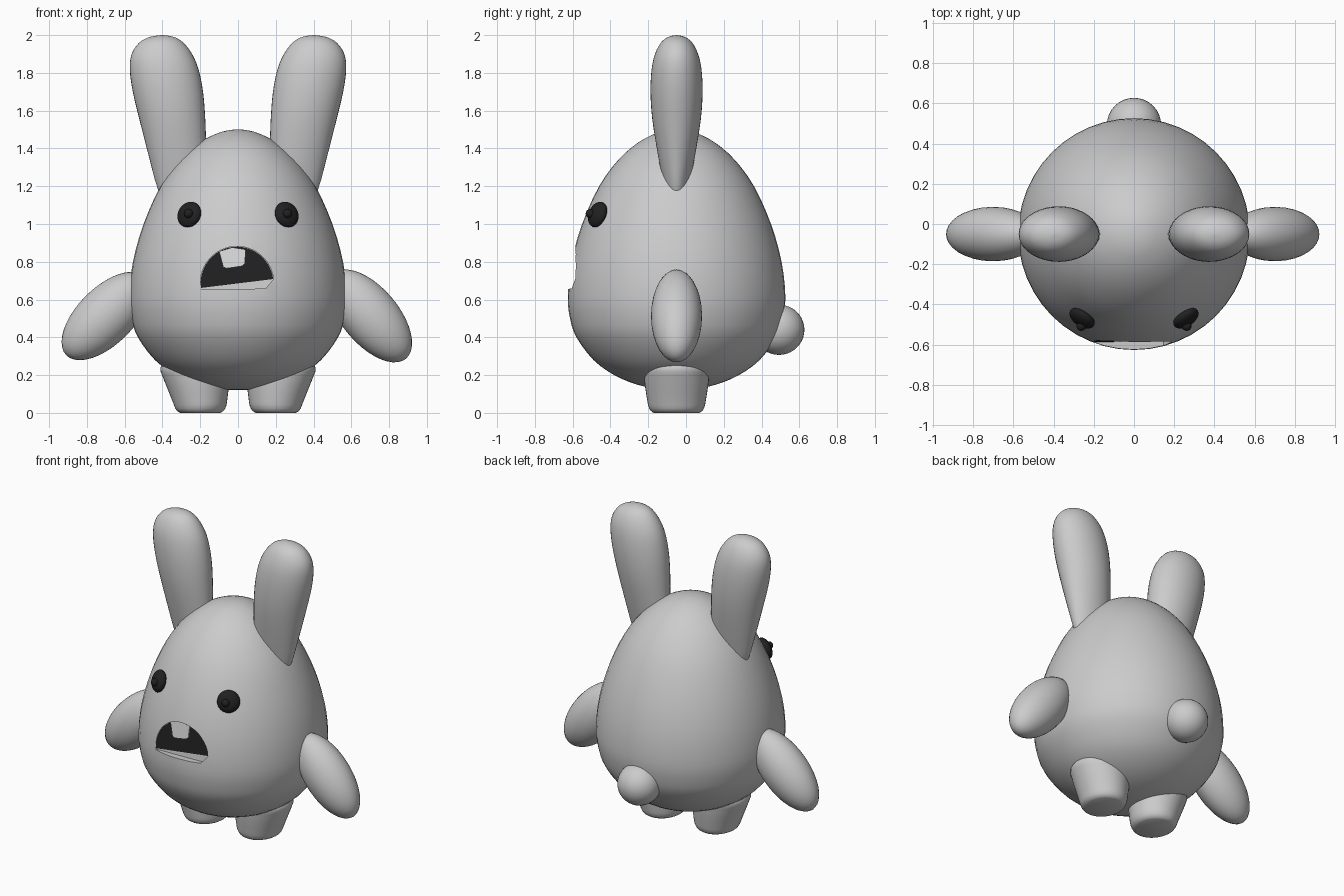
import bpy, bmesh, math
from mathutils import Matrix, Vector

if "Cube" in bpy.data.objects:
    bpy.data.objects.remove(bpy.data.objects["Cube"])

CY = -0.05  # depth of the body axis


def material(name, rgb):
    m = bpy.data.materials.new(name)
    m.diffuse_color = (*rgb, 1)
    m.use_nodes = True
    m.node_tree.nodes["Principled BSDF"].inputs["Base Color"].default_value = m.diffuse_color
    return m


GREY = material("soft grey", (0.6, 0.6, 0.6))
BLACK = material("black", (0.015, 0.015, 0.015))
WHITE = material("tooth white", (0.7, 0.7, 0.7))


def finish(name, bm, mat, angle=40):
    bmesh.ops.recalc_face_normals(bm, faces=bm.faces)
    me = bpy.data.meshes.new(name)
    bm.to_mesh(me)
    bm.free()
    me.materials.append(mat)
    ob = bpy.data.objects.new(name, me)
    bpy.context.collection.objects.link(ob)
    shade(ob, angle)
    return ob


def shade(ob, angle=40):
    bpy.ops.object.select_all(action='DESELECT')
    ob.select_set(True)
    bpy.context.view_layer.objects.active = ob
    bpy.ops.object.shade_smooth_by_angle(angle=math.radians(angle))


def spline(rows, steps):
    """Catmull-Rom refinement of a list of section rows."""
    rows = [Vector(r) for r in rows]
    out = []
    for i in range(len(rows) - 1):
        a, b, c, d = rows[max(i - 1, 0)], rows[i], rows[i + 1], rows[min(i + 2, len(rows) - 1)]
        for k in range(steps):
            t = k / steps
            out.append(0.5 * (2 * b + (c - a) * t + (2 * a - 5 * b + 4 * c - d) * t * t
                              + (3 * b - a - 3 * c + d) * t ** 3))
    return out + [rows[-1]]


def loft(name, rows, mat, side=1, seg=40, steps=3, angle=40):
    """Elliptical sections (z, centre x, radius x, radius y) joined into a closed skin."""
    bm = bmesh.new()
    rings = []
    for z, cx, rx, ry in spline(rows, steps):
        rings.append([bm.verts.new((side * (cx + rx * math.cos(2 * math.pi * i / seg)),
                                    CY + ry * math.sin(2 * math.pi * i / seg), z))
                      for i in range(seg)])
    for a, b in zip(rings, rings[1:]):
        for i in range(seg):
            j = (i + 1) % seg
            bm.faces.new((a[i], a[j], b[j], b[i]))
    bm.faces.new(rings[0])
    bm.faces.new(rings[-1])
    return finish(name, bm, mat, angle)


def ellipsoid(name, centre, radii, mat, rot=Matrix()):
    bm = bmesh.new()
    bmesh.ops.create_uvsphere(bm, u_segments=32, v_segments=20, radius=1)
    bm.transform(Matrix.Translation(centre) @ rot.to_4x4() @ Matrix.Diagonal((*radii, 1)))
    return finish(name, bm, mat)


def wall_y(z):
    """Slightly leaning back wall of the mouth."""
    return -0.580 + (z - 0.66) * 0.136


def slab(name, outline, front, back, mat):
    """Front-facing outline (x, z) given thickness relative to the mouth wall."""
    bm = bmesh.new()
    f = [bm.verts.new((x, wall_y(z) - front, z)) for x, z in outline]
    b = [bm.verts.new((x, wall_y(z) - back, z)) for x, z in outline]
    bm.faces.new(f)
    bm.faces.new(b)
    n = len(outline)
    for i in range(n):
        j = (i + 1) % n
        bm.faces.new((f[i], f[j], b[j], b[i]))
    return finish(name, bm, mat, 20)


# Egg-shaped body
egg = [(0.12, 0.004), (0.125, 0.09), (0.15, 0.21), (0.20, 0.33), (0.28, 0.44), (0.40, 0.53),
       (0.50, 0.564), (0.62, 0.576), (0.80, 0.556), (1.00, 0.50), (1.20, 0.41), (1.34, 0.308),
       (1.43, 0.205), (1.48, 0.11), (1.497, 0.045), (1.50, 0.004)]
body = loft("body", [(z, 0, r, r) for z, r in egg], GREY, seg=48)

# Mouth: domed recess, dark backing and a single tooth
tilt = math.radians(7)


def dome(r, h, low):
    pts = [(r * math.cos(math.pi * i / 20), h * math.sin(math.pi * i / 20)) for i in range(21)]
    pts += [(-r, -low * 0.2), (r * 0.75, -low)] if low else []
    return [(x * math.cos(tilt) - z * math.sin(tilt) - 0.005,
             x * math.sin(tilt) + z * math.cos(tilt) + 0.685) for x, z in pts]


cutter = slab("mouth_cutter", dome(0.195, 0.197, 0.045), 0.3, 0.0, GREY)
cut = body.modifiers.new("mouth", 'BOOLEAN')
cut.operation, cut.object, cut.solver = 'DIFFERENCE', cutter, 'EXACT'
bpy.ops.object.select_all(action='DESELECT')
bpy.context.view_layer.objects.active = body
bpy.ops.object.modifier_apply(modifier=cut.name)
bpy.data.objects.remove(cutter)
shade(body, 25)
slab("mouth_inside", dome(0.193, 0.195, 0), 0.007, -0.002, BLACK)
slab("tooth", [(-0.10, 0.855), (-0.078, 0.772), (-0.06, 0.765), (0.02, 0.777), (0.037, 0.79),
               (0.04, 0.865), (-0.03, 0.876)], 0.018, 0.0, WHITE)

# Sections of one ear and one foot
ear = [(1.05, 0.26, 0.10, 0.05), (1.18, 0.288, 0.135, 0.065), (1.35, 0.318, 0.152, 0.096),
       (1.55, 0.347, 0.174, 0.128), (1.70, 0.371, 0.186, 0.138), (1.82, 0.391, 0.182, 0.132),
       (1.90, 0.403, 0.160, 0.114), (1.96, 0.406, 0.117, 0.083), (1.99, 0.403, 0.065, 0.045),
       (2.00, 0.40, 0.006, 0.005)]
foot = [(0.0, 0.20, 0.105, 0.120), (0.012, 0.20, 0.125, 0.138), (0.035, 0.20, 0.137, 0.149),
        (0.06, 0.202, 0.144, 0.154), (0.14, 0.213, 0.165, 0.167), (0.20, 0.222, 0.18, 0.173),
        (0.24, 0.226, 0.185, 0.173), (0.30, 0.226, 0.15, 0.14)]

for side, label in ((1, "right"), (-1, "left")):
    loft(label + "_ear", ear, GREY, side)
    loft(label + "_foot", foot, GREY, side, steps=2)

    # Drooping arms, one swung out a little more
    drop = 50 if side > 0 else 45
    ellipsoid(label + "_arm", (side * 0.70, CY, 0.513), (0.295, 0.135, 0.15), GREY,
              Matrix.Rotation(math.radians(side * drop), 3, 'Y'))

    # Button eye lying on the head, with a small raised pupil
    normal = Vector((side * 0.52, -0.80, 0.32)).normalized()
    rot = normal.to_track_quat('Z', 'Y').to_matrix()
    spot = Vector((side * 0.258, -0.468, 1.05))
    ellipsoid(label + "_eye", spot, (0.07, 0.07, 0.036), BLACK, rot)
    ellipsoid(label + "_pupil", (side * 0.262, -0.507, 1.055), (0.024, 0.024, 0.024), BLACK)

# Round tail
ellipsoid("tail", (0, 0.492, 0.44), (0.135, 0.135, 0.133), GREY)
